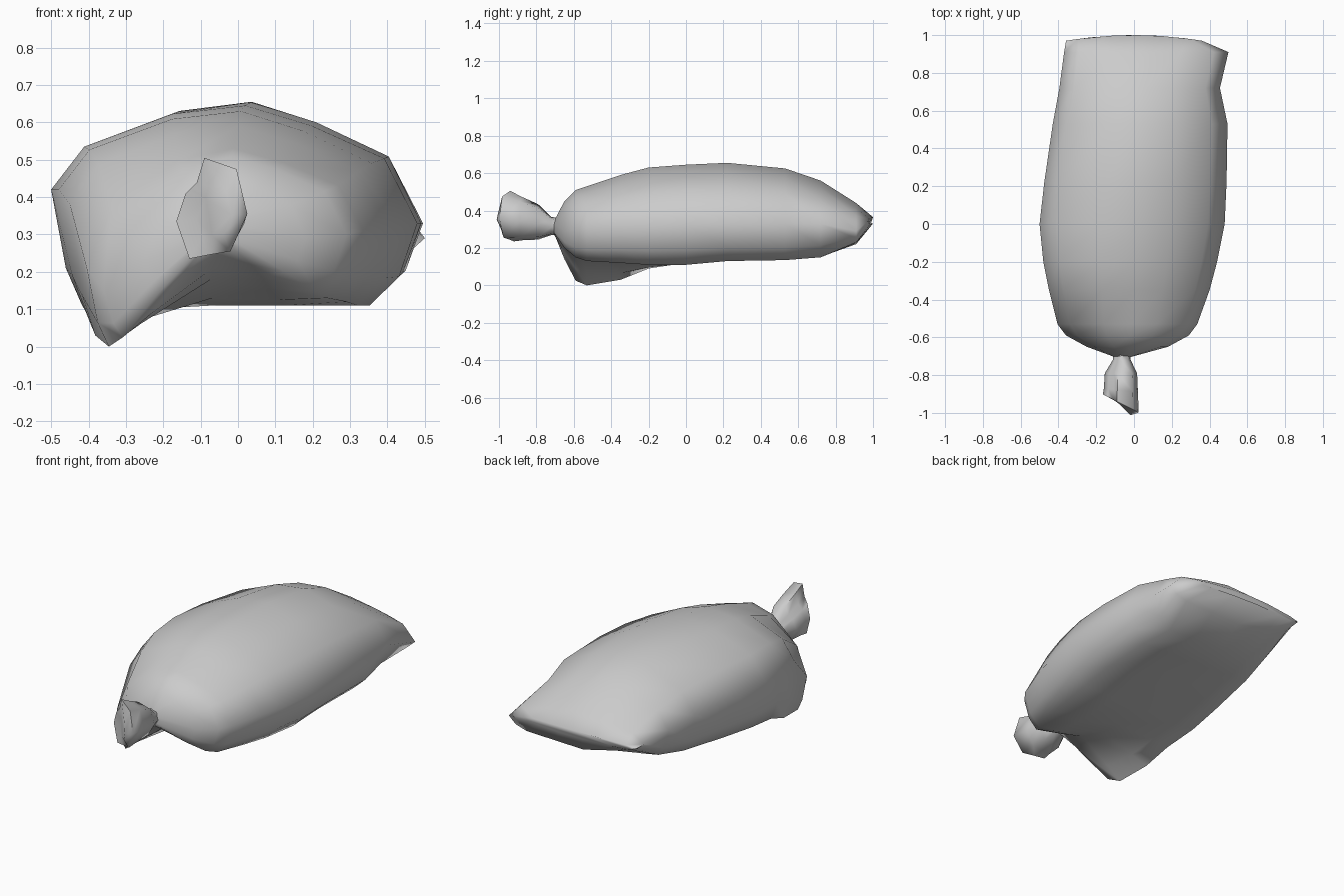
import bpy, bmesh, math

if "Cube" in bpy.data.objects:
    bpy.data.objects.remove(bpy.data.objects["Cube"])


def loft(name, rings):
    """Skin a list of equal-length closed rings and cap both ends."""
    bm = bmesh.new()
    loops = [[bm.verts.new(p) for p in ring] for ring in rings]
    n = len(loops[0])
    for a, b in zip(loops, loops[1:]):
        for i in range(n):
            j = (i + 1) % n
            bm.faces.new((a[i], a[j], b[j], b[i]))
    bm.faces.new(loops[0])
    bm.faces.new(loops[-1])
    bmesh.ops.recalc_face_normals(bm, faces=bm.faces[:])
    mesh = bpy.data.meshes.new(name)
    bm.to_mesh(mesh)
    bm.free()
    obj = bpy.data.objects.new(name, mesh)
    bpy.context.collection.objects.link(obj)
    bpy.ops.object.select_all(action='DESELECT')
    obj.select_set(True)
    bpy.context.view_layer.objects.active = obj
    bpy.ops.object.shade_smooth_by_angle(angle=math.radians(75))
    return obj


def bag_ring(y, xl, xr, zl, zr, zt, bl, bm_, br):
    """Pillow-shaped section: sides, arched top, sagging underside."""
    w = xr - xl
    bow = .03 if y > .95 else 0     # the sewn end bulges slightly outwards
    pts = [(0, zl),
           (.09, zl + .51 * (zt - zl)),
           (.33, zl + .90 * (zt - zl)),
           (.53, zt),
           (.71, zr + .83 * (zt - zr)),
           (.91, zr + .55 * (zt - zr)),
           (1, zr),
           (.95, br + .35 * (zr - br)),
           (.87, br),
           (.66, (br + bm_) / 2),
           (.45, bm_),
           (.20, bl + .35 * (bm_ - bl)),
           (.08, bl),
           (.04, bl + .30 * (zl - bl))]
    return [(xl + t * w, y + bow * (1 - (2 * t - 1) ** 2), z) for t, z in pts]


# Filled bag: y, left x, right x, left z, right z, top z, underside z (left, middle, right)
sections = [
    (-.705, -.10, -.02, .31, .31, .345, .28, .27, .28),
    (-.65, -.25, .18, .23, .29, .45, .14, .24, .20),
    (-.59, -.36, .29, .15, .30, .51, .025, .21, .15),
    (-.53, -.405, .335, .21, .31, .53, .0, .18, .13),
    (-.35, -.45, .40, .38, .32, .59, .03, .13, .12),
    (-.20, -.48, .44, .42, .32, .63, .09, .11, .11),
    (.00, -.50, .48, .42, .33, .645, .12, .115, .11),
    (.22, -.475, .49, .41, .33, .655, .14, .135, .13),
    (.53, -.43, .495, .39, .33, .625, .17, .145, .135),
    (.72, -.395, .455, .37, .33, .56, .21, .155, .15),
    (.91, -.37, .50, .355, .29, .44, .30, .22, .23),
    (.97, -.36, .36, .35, .34, .365, .335, .33, .325),
]
loft("bag_body", [bag_ring(*s) for s in sections])

# Gathered, tied neck: outline of the flared end, shrunk along the neck
outline = [(-.09, .505), (-.004, .475), (.025, .355), (-.02, .255), (-.08, .245),
           (-.13, .235), (-.165, .335), (-.14, .41), (-.11, .44)]


def neck_ring(y, sx, sz, cz, slant):
    return [(-.06 + (x + .06) * sx, y - slant * (x + .07), cz + (z - .35) * sz)
            for x, z in outline]


loft("tied_neck", [
    neck_ring(-.68, .45, .32, .31, 0),
    neck_ring(-.72, .5, .36, .31, 0),
    neck_ring(-.79, .9, .70, .325, 0),
    neck_ring(-.88, .95, .86, .34, .1),
    neck_ring(-.95, 1, 1, .35, .5),
    neck_ring(-.965, .5, .5, .35, .5),
])
